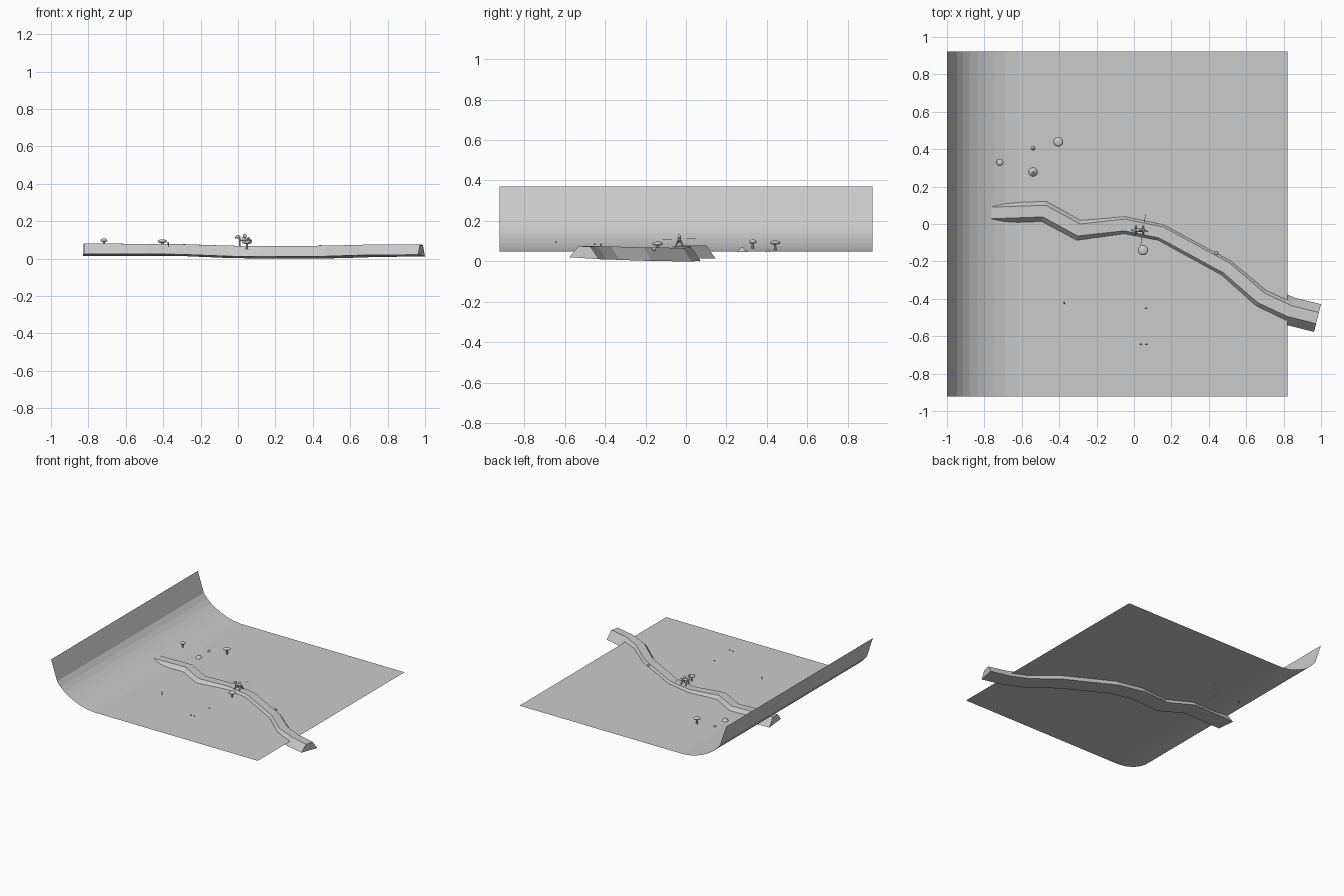
import bpy, bmesh, math
from mathutils import Vector, Matrix

if "Cube" in bpy.data.objects:
    bpy.data.objects.remove(bpy.data.objects["Cube"])

grey = bpy.data.materials.new("plain_grey")
grey.diffuse_color = (0.6, 0.6, 0.6, 1)
grey.use_nodes = True
grey.node_tree.nodes["Principled BSDF"].inputs["Base Color"].default_value = grey.diffuse_color


def finish(name, bm, smooth=False):
    me = bpy.data.meshes.new(name)
    for f in bm.faces:
        f.smooth = smooth
    bm.to_mesh(me)
    bm.free()
    me.materials.append(grey)
    ob = bpy.data.objects.new(name, me)
    bpy.context.collection.objects.link(ob)
    return ob


def ball(name, c, r, smooth=False):
    bm = bmesh.new()
    m = Matrix.Translation(c) @ Matrix.Diagonal((r[0], r[1], r[2], 1))
    bmesh.ops.create_uvsphere(bm, u_segments=14, v_segments=8, radius=1, matrix=m)
    return finish(name, bm, smooth)


def rod(name, a, b, r1, r2=None, n=8):
    a, b = Vector(a), Vector(b)
    d = b - a
    m = Matrix.Translation((a + b) / 2) @ d.to_track_quat('Z', 'Y').to_matrix().to_4x4()
    bm = bmesh.new()
    bmesh.ops.create_cone(bm, cap_ends=True, segments=n, radius1=r1,
                          radius2=r1 if r2 is None else r2, depth=d.length, matrix=m)
    return finish(name, bm)


# Backdrop sheet: flat floor sweeping up into a wall on the left
profile = [(0.82, .05), (-.62, .05), (-.69, .058), (-.745, .073), (-.79, .09), (-.84, .115),
           (-.88, .141), (-.915, .172), (-.947, .21), (-1, .37)]
bm = bmesh.new()
rows = [[bm.verts.new((x, y, z)) for y in (-.9225, .9225)] for x, z in profile]
for p, q in zip(rows, rows[1:]):
    bm.faces.new((p[0], p[1], q[1], q[0]))
finish("ground_sheet", bm)

# Winding raised path: trapezoid section swept along (x, y, top z, bottom z)
path = [(-.825, .057, .08, .025), (-.48, .069, .079, .025), (-.295, -.032, .077, .023),
        (-.05, -.005, .069, .013), (.145, -.045, .067, .010), (.495, -.235, .069, .012),
        (.68, -.395, .074, .018), (.83, -.465, .076, .020), (.981, -.503, .074, .021)]
bm = bmesh.new()
rings = []
for i, (x, y, zt, zb) in enumerate(path):
    c = Vector((x, y))
    dirs = []
    if i > 0:
        dirs.append((c - Vector(path[i - 1][:2])).normalized())
    if i < len(path) - 1:
        dirs.append((Vector(path[i + 1][:2]) - c).normalized())
    d = sum(dirs, Vector((0, 0))).normalized()
    s = Vector((-d.y, d.x)) / max(.8, d.dot(dirs[0]))
    ring = []
    for off, z in ((-.076, zb), (-.031, zt), (.031, zt), (.076, zb - .01)):
        p = c + s * off
        ring.append(bm.verts.new((p.x, p.y, z)))
    rings.append(ring)
for a, b in zip(rings, rings[1:]):
    for k in range(4):
        bm.faces.new((a[k], a[(k + 1) % 4], b[(k + 1) % 4], b[k]))
bm.faces.new(rings[0])
bm.faces.new(rings[-1])
bmesh.ops.recalc_face_normals(bm, faces=bm.faces)
finish("winding_path", bm)

# Tall mushrooms: tapered stem and flattened cap
for i, (x, y, z, r) in enumerate([(-.717, .33, .098, .019), (-.405, .44, .093, .026),
                                  (.048, -.14, .088, .027)]):
    rod(f"mushroom_stem_{i}", (x, y, .048), (x, y, z), .007, .005)
    ball(f"mushroom_cap_{i}", (x, y, z), (r, r, .010), True)

# Low mounds
for i, (x, y, r, h) in enumerate([(-.54, .278, .028, .024), (-.54, .405, .015, .014)]):
    rod(f"low_mound_{i}", (x, y, .046), (x, y, .046 + h), r, r * .15, 14)

# Small walking creature with splayed legs on the path
ball("creature_body", (.03, -.033, .104), (.028, .010, .010))
ball("creature_head", (.0, -.033, .117), (.013, .008, .009))
ball("creature_hump", (.036, -.033, .122), (.010, .007, .011))
rod("creature_snout", (-.004, -.033, .115), (-.016, -.033, .111), .006, .003)
rod("creature_tail", (.055, -.033, .106), (.073, -.040, .098), .005, .002)
for x in (.010, .050):
    for side in (-1, 1):
        rod("creature_leg", (x, -.033 + side * .007, .10),
            (x, -.033 + side * .022, .067), .005, .004)

# Thin sticks either side of the creature
rod("stick_back", (.055, .005, .112), (.062, .05, .112), .0015, n=5)
rod("stick_front", (.042, -.07, .106), (.036, -.115, .106), .0015, n=5)

# Tiny floating specks and a pebble on the path edge
for i, (x, y, z) in enumerate([(.036, -.643, .096), (.066, -.643, .096), (.064, -.45, .086)]):
    ball(f"speck_{i}", (x, y, z), (.008, .004, .005))
rod("twig", (-.372, -.425, .066), (-.372, -.42, .085), .003, n=5)
ball("twig_tip", (-.374, -.42, .084), (.006, .005, .004))
ball("pebble", (.44, -.157, .062), (.010, .010, .010))
